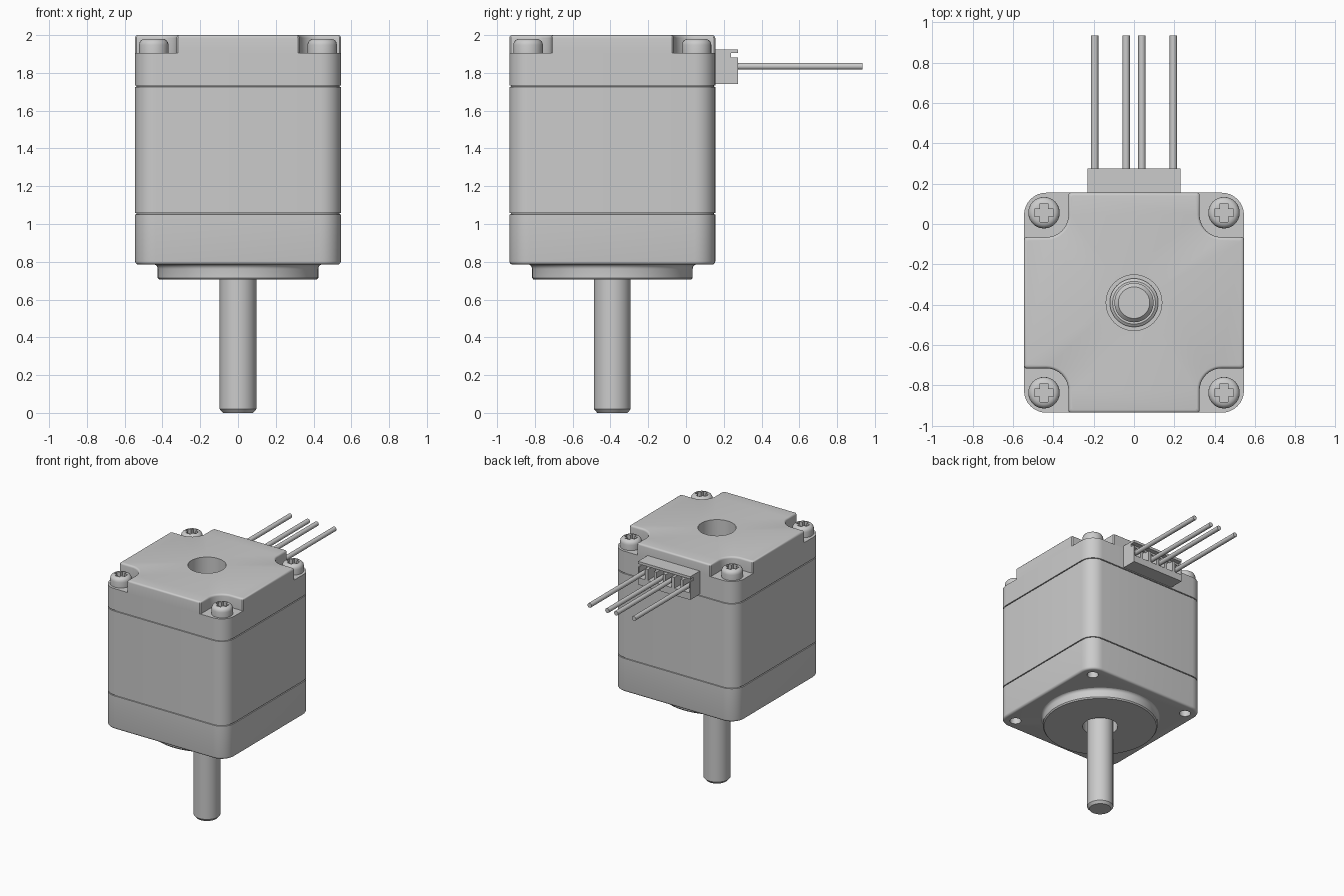
import bpy, bmesh
from math import sin, cos, pi, radians

if "Cube" in bpy.data.objects:
    bpy.data.objects.remove(bpy.data.objects["Cube"])

CY = -0.39          # motor axis position in y
HALF = 0.545        # half width of the square body


def finish(name, bm):
    bmesh.ops.recalc_face_normals(bm, faces=bm.faces[:])
    me = bpy.data.meshes.new(name)
    bm.to_mesh(me)
    bm.free()
    ob = bpy.data.objects.new(name, me)
    bpy.context.collection.objects.link(ob)
    return ob


def loft(name, loops, loc=(0, CY, 0)):
    """Skin a stack of equal-length point loops and cap both ends."""
    bm = bmesh.new()
    rings = [[bm.verts.new(p) for p in lp] for lp in loops]
    n = len(rings[0])
    for a, b in zip(rings, rings[1:]):
        for i in range(n):
            j = (i + 1) % n
            bm.faces.new((a[i], a[j], b[j], b[i]))
    bm.faces.new(rings[0])
    bm.faces.new(rings[-1])
    ob = finish(name, bm)
    ob.location = loc
    return ob


def lathe(name, profile, loc=(0, CY, 0), n=48):
    return loft(name, [[(r * cos(2 * pi * i / n), r * sin(2 * pi * i / n), z)
                        for i in range(n)] for r, z in profile], loc)


def box(name, x0, x1, y0, y1, z0, z1):
    return loft(name, [[(x0, y0, z), (x1, y0, z), (x1, y1, z), (x0, y1, z)]
                       for z in (z0, z1)], (0, 0, 0))


def cut(ob, cutters):
    """Subtract the cutters from ob, then delete them."""
    bpy.context.view_layer.objects.active = ob
    for c in cutters:
        c.hide_render = True
        m = ob.modifiers.new("cut", 'BOOLEAN')
        m.operation, m.solver, m.object = 'DIFFERENCE', 'EXACT', c
        bpy.ops.object.modifier_apply(modifier=m.name)
        bpy.data.objects.remove(c)


def four_fold(quad, z):
    """Repeat a first-quadrant outline around the axis."""
    pts = []
    for _ in range(4):
        pts += [(x, y, z) for x, y in quad]
        quad = [(-y, x) for x, y in quad]
    return pts


def body_loop(z, d=0.0):
    r, c = 0.11 - d, HALF - 0.11
    arc = [i * pi / 16 for i in range(9)]
    return four_fold([(c + r * cos(a), c + r * sin(a)) for a in arc], z)


def cap_loop(z, d=0.0):
    h, w, c, k = HALF - d, 0.325 - d, 0.435, 0.008
    r = c - w
    arc = [-pi / 2 - i * pi / 20 for i in range(11)]
    quad = [(h, w - k), (h - k, w)]
    quad += [(c + r * cos(a), c + r * sin(a)) for a in arc]
    quad += [(w, h - k), (w - k, h)]
    return four_fold(quad, z)


CORNERS = [(sx * 0.446, CY + sy * 0.446) for sx in (-1, 1) for sy in (-1, 1)]
FILLET = [i * pi / 8 for i in range(5)]

# main body: rounded square with filleted bottom and two seam grooves
R = 0.018
loops = [body_loop(0.785 + R - R * cos(a), R - R * sin(a)) for a in FILLET]
for z in (1.055, 1.73):
    loops += [body_loop(z - 0.004), body_loop(z - 0.003, 0.008),
              body_loop(z + 0.003, 0.008), body_loop(z + 0.004)]
loops.append(body_loop(1.905))
body = loft("motor_body", loops)

# rear cap: cross-shaped plate leaving the four screw corners open
R = 0.015
loops = [cap_loop(1.905)]
loops += [cap_loop(2 - R + R * sin(a), R - R * cos(a)) for a in FILLET]
cap = loft("rear_cap", loops)

# front pilot boss with concave root
prof = [(0.417, 0.705), (0.425, 0.715), (0.425, 0.762)]
prof += [(0.425 + 0.025 * (1 - cos(a)), 0.762 + 0.025 * sin(a)) for a in FILLET[1:]]
boss = lathe("pilot_boss", prof, n=96)

# shaft bores and threaded mounting holes
cut(body, [lathe("bore_rear", [(0.138, 1.76), (0.138, 2.1)]),
           lathe("bore_front", [(0.13, 0.6), (0.13, 0.9)])]
    + [lathe("mount_hole", [(0.042, 0.7), (0.042, 0.92)], (x, y, 0), 24)
       for x, y in CORNERS])
cut(cap, [lathe("bore_cap", [(0.138, 1.8), (0.138, 2.1)])])
cut(boss, [lathe("bore_boss", [(0.13, 0.6), (0.13, 0.9)])])

# output shaft, chamfered at both ends, and rear bearing ring
lathe("shaft", [(0.08, 0), (0.097, 0.02), (0.097, 1.82), (0.078, 1.84)])
lathe("bearing_ring", [(0.12, 1.75), (0.12, 1.78), (0.106, 1.79)])

# cross-head screws
dome = [(0.046 + 0.032 * cos(a), 1.948 + 0.032 * sin(a)) for a in FILLET]
x, y = CORNERS[0]
screw = lathe("screw_1", [(0.078, 1.90)] + dome, (x, y, 0), 32)
L, W = 0.046, 0.019
cut(screw, [box("slot_a", x - L, x + L, y - W, y + W, 1.945, 2.1),
            box("slot_b", x - W, x + W, y - L, y + L, 1.945, 2.1)])
for i, (x, y) in enumerate(CORNERS[1:], 2):
    s = screw.copy()
    s.name = f"screw_{i}"
    s.location = (x, y, 0)
    bpy.context.collection.objects.link(s)

# six-way connector housing with pin cavities and latch slot
PITCH = 0.078
slots = [(i - 2.5) * PITCH for i in range(6)]
plug = box("connector", -0.23, 0.23, 0.14, 0.275, 1.74, 1.925)
cut(plug, [box("latch_slot", -0.3, 0.3, 0.237, 0.3, 1.882, 1.905)]
    + [box("cavity", x - 0.027, x + 0.027, 0.18, 0.3, 1.795, 1.89) for x in slots])

# four lead wires
for i, k in enumerate((0, 2, 3, 5), 1):
    wire = lathe(f"wire_{i}", [(0.018, -0.935), (0.018, -0.17)], (slots[k], 0, 1.835), 20)
    wire.rotation_euler.x = radians(90)

# smooth shading with sharp edges kept
bpy.ops.object.select_all(action='SELECT')
bpy.context.view_layer.objects.active = body
bpy.ops.object.shade_smooth_by_angle(angle=radians(30))
